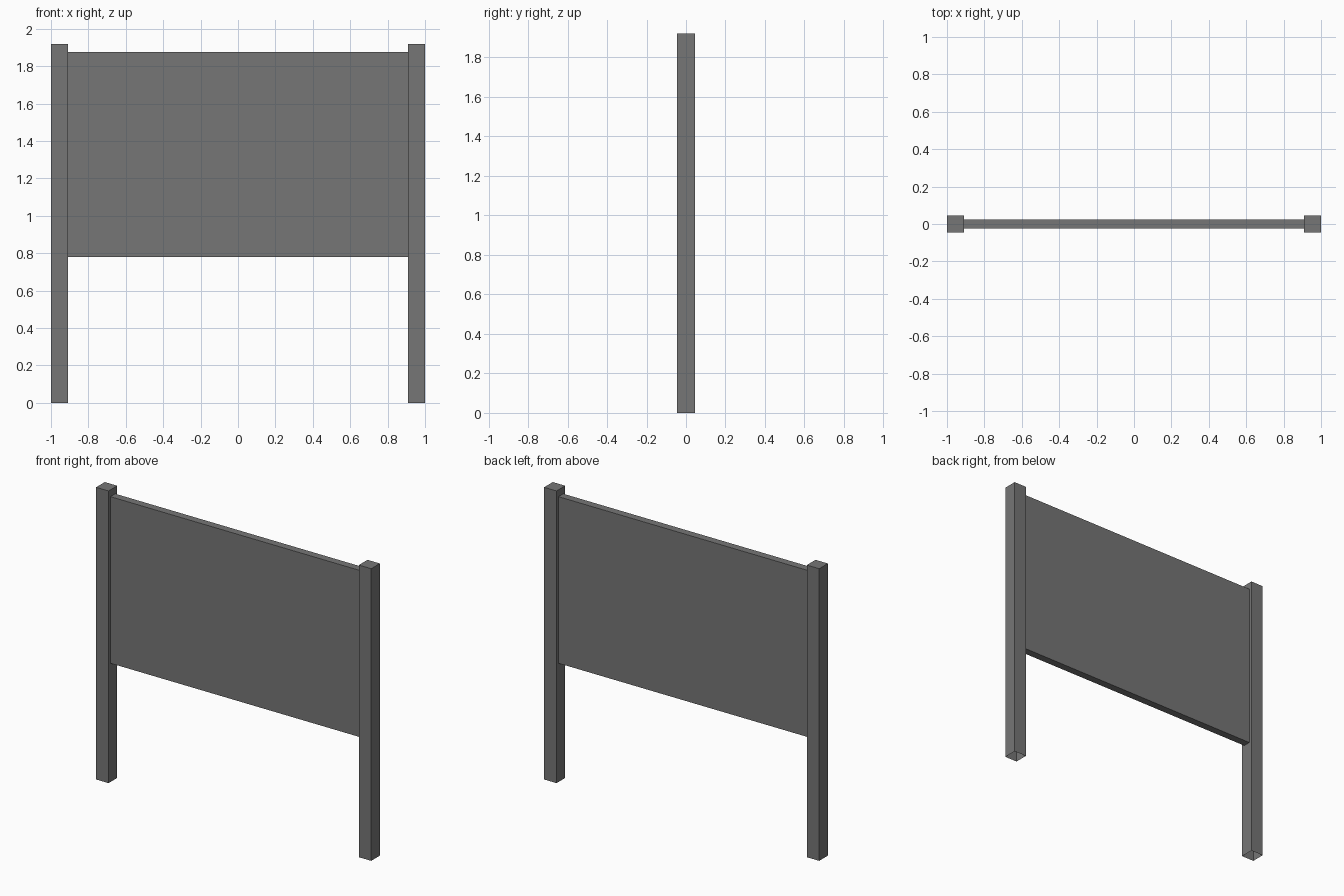
import bpy
import bmesh
from mathutils import Matrix, Vector

cube = bpy.data.objects.get("Cube")
if cube:
    bpy.data.objects.remove(cube, do_unlink=True)

POST_WIDTH = 0.09
POST_HEIGHT = 1.92
PANEL_BOTTOM, PANEL_TOP = 0.78, 1.875
PANEL_DEPTH = 0.05

grey = bpy.data.materials.new("dark grey")
grey.use_nodes = True
colour = (0.18, 0.18, 0.18, 1)
grey.diffuse_color = colour
grey.node_tree.nodes["Principled BSDF"].inputs["Base Color"].default_value = colour


def box(name, size, centre, open_bottom=False):
    bm = bmesh.new()
    place = Matrix.Translation(centre) @ Matrix.Diagonal(Vector(size)).to_4x4()
    bmesh.ops.create_cube(bm, size=1, matrix=place)
    if open_bottom:
        bm.normal_update()
        under = [f for f in bm.faces if f.normal.z < -0.5]
        bmesh.ops.delete(bm, geom=under, context="FACES")
    mesh = bpy.data.meshes.new(name)
    bm.to_mesh(mesh)
    bm.free()
    mesh.materials.append(grey)
    obj = bpy.data.objects.new(name, mesh)
    bpy.context.collection.objects.link(obj)
    return obj


# Square posts, hollow at the foot
for side, name in ((1, "left_post"), (-1, "right_post")):
    box(name, (POST_WIDTH, POST_WIDTH, POST_HEIGHT),
        (side * (1 - POST_WIDTH / 2), 0, POST_HEIGHT / 2), open_bottom=True)

# Flat board spanning between the posts
box("board_panel", (2 - 2 * POST_WIDTH, PANEL_DEPTH, PANEL_TOP - PANEL_BOTTOM),
    (0, 0, (PANEL_TOP + PANEL_BOTTOM) / 2))
